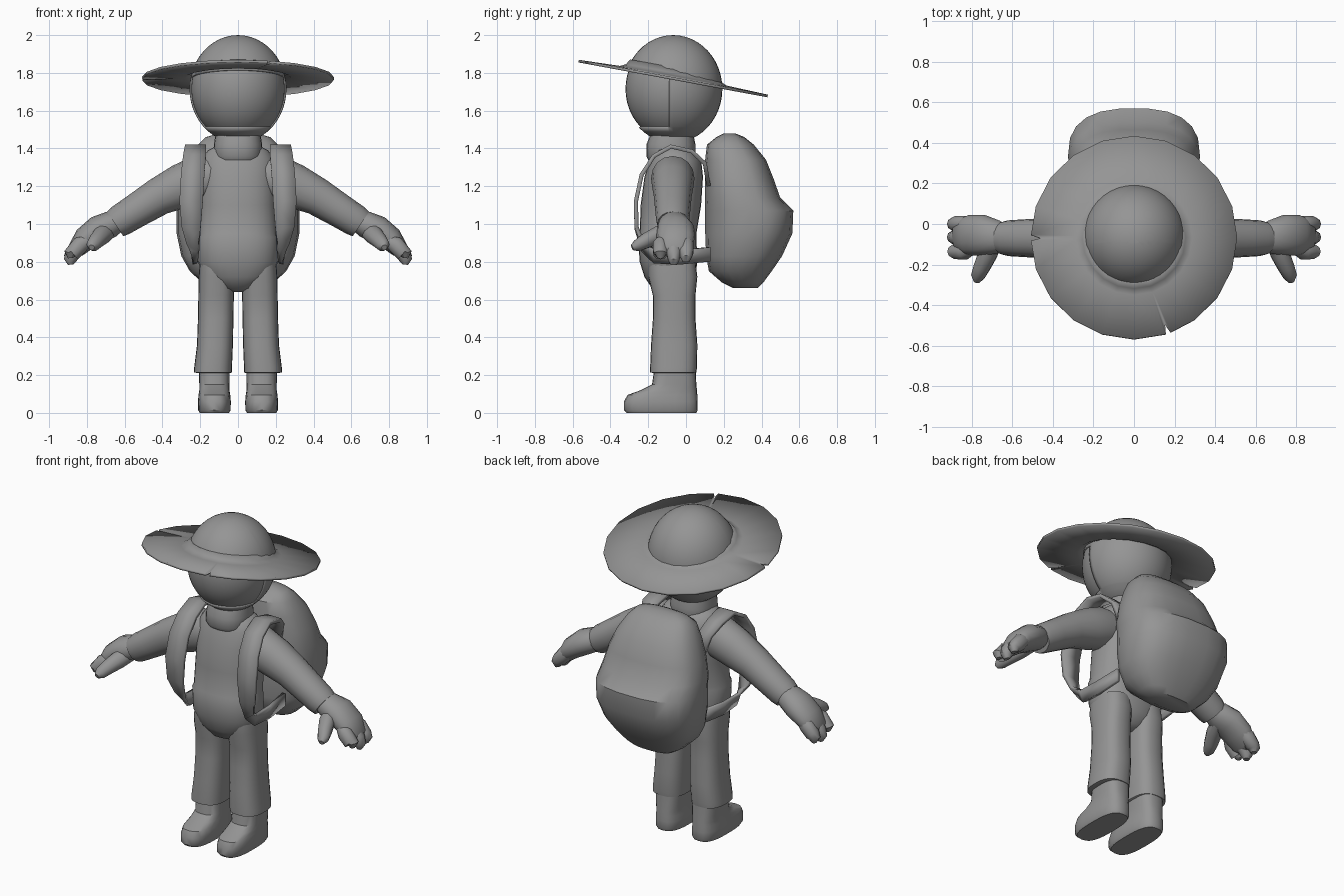
import bpy, bmesh
from math import sin, cos, tan, pi, radians, copysign
from mathutils import Vector

if "Cube" in bpy.data.objects:
    bpy.data.objects.remove(bpy.data.objects["Cube"])

GREY = (0.3, 0.3, 0.3, 1)
mat = bpy.data.materials.new("plain grey")
mat.use_nodes = True
mat.diffuse_color = GREY
mat.node_tree.nodes["Principled BSDF"].inputs["Base Color"].default_value = GREY


def finish(name, bm, mirror=False, thick=0, angle=40):
    bmesh.ops.recalc_face_normals(bm, faces=bm.faces)
    me = bpy.data.meshes.new(name)
    bm.to_mesh(me)
    bm.free()
    me.materials.append(mat)
    ob = bpy.data.objects.new(name, me)
    bpy.context.collection.objects.link(ob)
    bpy.ops.object.select_all(action='DESELECT')
    ob.select_set(True)
    bpy.context.view_layer.objects.active = ob
    bpy.ops.object.shade_smooth_by_angle(angle=radians(angle))
    if thick:
        mod = ob.modifiers.new("thickness", 'SOLIDIFY')
        mod.thickness, mod.offset = thick, 0
    if mirror:
        ob.modifiers.new("mirror", 'MIRROR').use_mirror_merge = False
    return ob


def skin(name, rings, **kw):
    """Bridge rings of points and close both ends."""
    bm = bmesh.new()
    vs = [[bm.verts.new(p) for p in r] for r in rings]
    n = len(vs[0])
    for a, b in zip(vs, vs[1:]):
        for i in range(n):
            j = (i + 1) % n
            bm.faces.new((a[i], a[j], b[j], b[i]))
    bm.faces.new(vs[0])
    bm.faces.new(vs[-1])
    return finish(name, bm, **kw)


def loop(n, power):
    """Unit superellipse."""
    for i in range(n):
        c, s = cos(2 * pi * i / n), sin(2 * pi * i / n)
        yield copysign(abs(c) ** (2 / power), c), copysign(abs(s) ** (2 / power), s)


def stack(name, rows, n=24, power=2.3, **kw):
    """Level sections: z, centre x, half width, front y, back y."""
    rings = [[(cx + c * w, (y0 + y1) / 2 + s * (y1 - y0) / 2, z) for c, s in loop(n, power)]
             for z, cx, w, y0, y1 in rows]
    return skin(name, rings, **kw)


def limb(name, rows, n=16, **kw):
    """Sections across a path: x, y, z, thickness radius, sideways radius."""
    pts = [Vector(r[:3]) for r in rows]
    rings = []
    for i, r in enumerate(rows):
        t = (pts[min(i + 1, len(pts) - 1)] - pts[max(i - 1, 0)]).normalized()
        v = Vector((0, 1, 0))
        v = (v - t * v.dot(t)).normalized()
        u = v.cross(t)
        rings.append([pts[i] + u * c * r[3] + v * s * r[4] for c, s in loop(n, 2.1)])
    return skin(name, rings, **kw)


# Torso, with a shirt hem above the trousers
stack("torso", [
    (0.64, 0, .03, -.12, -.03), (0.66, 0, .10, -.18, .01), (0.72, 0, .18, -.22, .05),
    (0.80, 0, .212, -.245, .06), (0.93, 0, .212, -.255, .055), (0.95, 0, .205, -.245, .055),
    (1.1, 0, .2, -.24, .08), (1.25, 0, .2, -.22, .09), (1.34, 0, .195, -.19, .08),
    (1.39, 0, .16, -.17, .04), (1.41, 0, .12, -.15, .01)], n=28)
stack("neck", [(1.34, 0, .12, -.2, .04), (1.36, 0, .13, -.21, .05),
               (1.42, 0, .128, -.21, .05), (1.47, 0, .12, -.19, .04)])

# Trouser legs with flared cuffs, and boots
stack("trouser_leg", [
    (0.21, .128, .085, -.17, .04), (0.215, .133, .1, -.19, .055), (0.24, .132, .1, -.19, .058),
    (0.36, .122, .095, -.185, .06), (0.5, .118, .094, -.175, .05), (0.62, .116, .094, -.175, .05),
    (0.72, .114, .094, -.2, .06), (0.8, .112, .09, -.2, .05)], power=2.6, mirror=True)
stack("boot", [
    (0, .125, .078, -.315, .055), (.015, .125, .086, -.328, .062), (.06, .125, .087, -.328, .062),
    (.095, .125, .084, -.31, .06), (.12, .125, .08, -.24, .058), (.15, .125, .08, -.18, .055),
    (.25, .125, .082, -.165, .05)], power=2.8, mirror=True)

# Arms and mitten-like hands
limb("arm", [
    (.1, -.07, 1.26, .1, .1), (.2, -.07, 1.24, .125, .115), (.3, -.07, 1.2, .118, .11),
    (.42, -.07, 1.145, .1, .1), (.54, -.07, 1.07, .09, .093), (.62, -.07, 1.02, .085, .088),
    (.65, -.07, 1.0, .078, .08)], mirror=True)
limb("palm", [
    (.62, -.07, 1.02, .05, .06), (.67, -.065, 1.0, .07, .082), (.74, -.055, .97, .075, .1),
    (.81, -.055, .92, .065, .1), (.86, -.06, .86, .045, .085), (.875, -.06, .835, .02, .05)],
    mirror=True)
for label, y, tip in (("outer", .0, .805), ("middle", -.065, .79), ("inner", -.135, .825)):
    limb(label + "_finger", [
        (.79, y * .85, .92, .03, .03), (.835, y, .89, .046, .042), (.875, y, .845, .042, .04),
        (.888, y, tip + .02, .034, .032), (.885, y, tip - .005, .015, .018)], n=10, mirror=True)
limb("thumb", [
    (.69, -.07, .97, .05, .04), (.72, -.15, .94, .05, .045), (.75, -.215, .91, .042, .04),
    (.77, -.26, .885, .035, .03), (.775, -.285, .875, .015, .015)], n=10, mirror=True)

# Backpack with a bulging lower pocket
stack("backpack", [
    (.66, 0, .14, .25, .38), (.69, 0, .19, .19, .41), (.75, 0, .255, .12, .455),
    (.83, 0, .3, .105, .51), (.95, 0, .325, .1, .565), (1.07, 0, .325, .1, .57),
    (1.14, 0, .318, .1, .5), (1.24, 0, .295, .1, .465), (1.34, 0, .255, .1, .425),
    (1.42, 0, .21, .11, .36), (1.46, 0, .17, .16, .31), (1.48, 0, .1, .2, .26)],
    n=22, power=2.6)

# Shoulder straps: ribbon of centre points with a half-width across x and z
STRAP = [
    (.17, .12, 1.2, .04, 0), (.2, .1, 1.32, .045, 0), (.225, .03, 1.385, .05, 0),
    (.225, -.08, 1.41, .055, 0), (.23, -.17, 1.36, .06, 0), (.24, -.235, 1.26, .062, 0),
    (.248, -.265, 1.12, .062, 0), (.248, -.262, .98, .05, .005), (.24, -.23, .88, .03, .02),
    (.235, -.17, .83, .012, .035), (.235, -.03, .825, .005, .038), (.225, .13, .84, 0, .038)]
bm = bmesh.new()
edges = [(bm.verts.new((x - w, y, z - h)), bm.verts.new((x + w, y, z + h)))
         for x, y, z, w, h in STRAP]
for (a, b), (c, d) in zip(edges, edges[1:]):
    bm.faces.new((a, b, d, c))
finish("shoulder_strap", bm, mirror=True, thick=.022)

# Head, and a helmet shell opened at the face below the brim
CENTRE = Vector((0, -.068, 1.715))
SIZE = Vector((.256, .26, .285))
TILT = -tan(radians(10.3))


def ball(scale):
    bm = bmesh.new()
    bmesh.ops.create_uvsphere(bm, u_segments=40, v_segments=24, radius=1)
    for v in bm.verts:
        v.co = CENTRE + v.co * SIZE * scale
    return bm


finish("head", ball(.97))
bm = ball(.975)
brim_centre = Vector((0, -.068, 1.77))
cuts = [((0, -.09, 0), (0, 1, 0)), ((0, 0, 1.515), (0, 0, 1)),
        (brim_centre, (0, -TILT, 1))]
for co, no in cuts:
    bmesh.ops.bisect_plane(bm, geom=bm.verts[:] + bm.edges[:] + bm.faces[:],
                           plane_co=co, plane_no=no)
gone = []
for f in bm.faces:
    m = f.calc_center_median()
    if m.y < -.09 and m.z > 1.515 and m.z < brim_centre.z + TILT * (m.y - brim_centre.y):
        gone.append(f)
bmesh.ops.delete(bm, geom=gone, context='FACES')
finish("helmet", bm, thick=.014)

# Tilted wide brim with two small nicks, flaring up into the crown
rim = [(i * 18, .508) for i in range(20)]
for a in (180, 289):
    rim += [(a - 1.6, .507), (a + .4, .46), (a + 1.8, .507)]
rim = sorted(p for p in rim if p[0] != 180)
bm = bmesh.new()
rings = []
for radius, lift in ((.225, .055), (.25, .025), (.285, .008), (None, 0)):
    ring = []
    for a, r in rim:
        r = radius or r
        x, y = r * cos(radians(a)), r * sin(radians(a))
        ring.append(bm.verts.new(brim_centre + Vector((x, y * .985, y * TILT + lift))))
    rings.append(ring)
for a, b in zip(rings, rings[1:]):
    for i in range(len(a)):
        j = (i + 1) % len(a)
        bm.faces.new((a[i], a[j], b[j], b[i]))
finish("hat_brim", bm, thick=.014)
